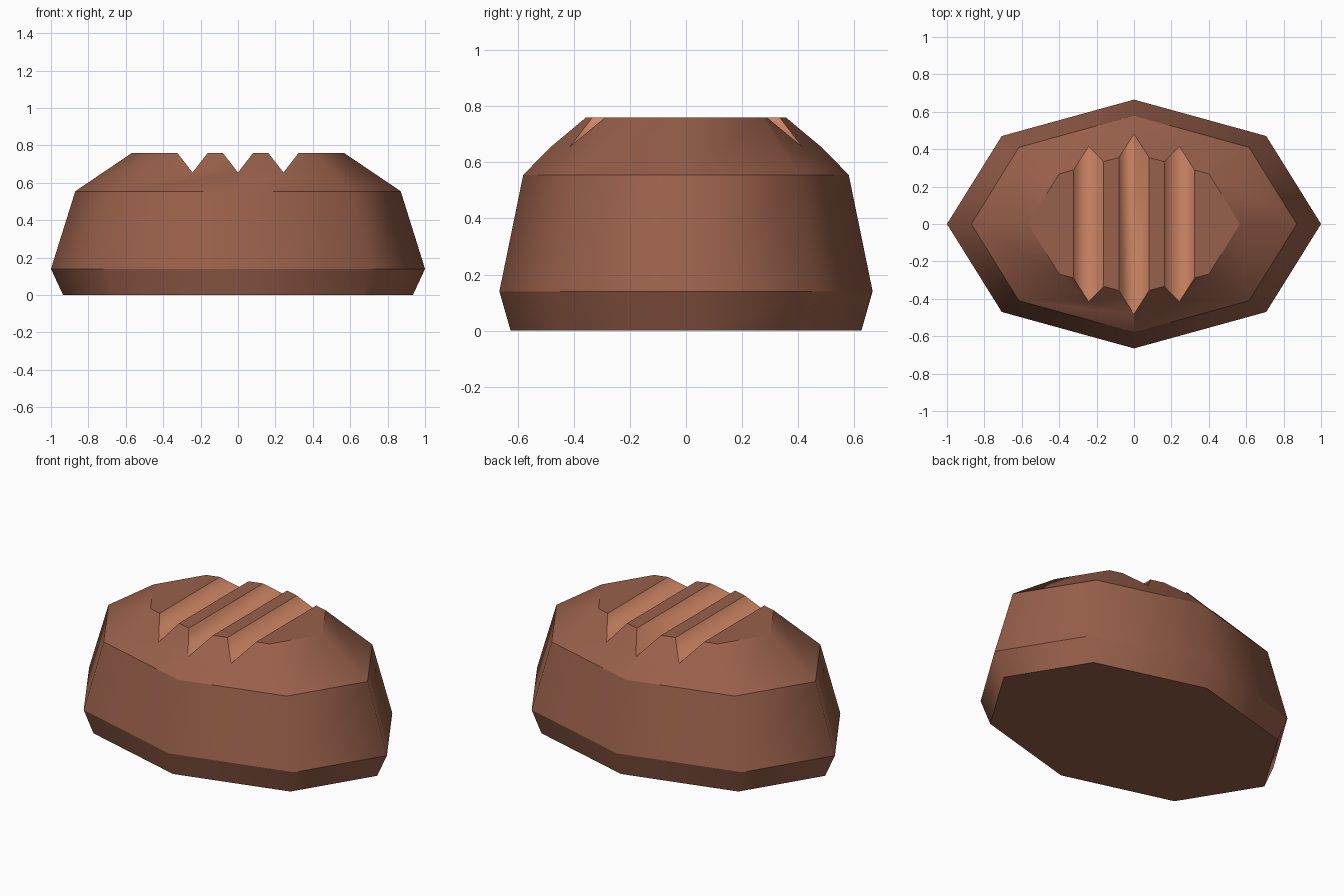
import bpy, bmesh, math

if "Cube" in bpy.data.objects:
    bpy.data.objects.remove(bpy.data.objects["Cube"])


def material(name, rgb):
    m = bpy.data.materials.new(name)
    m.diffuse_color = (*rgb, 1)
    m.use_nodes = True
    m.node_tree.nodes["Principled BSDF"].inputs["Base Color"].default_value = m.diffuse_color
    return m


def add_object(name, bm):
    bmesh.ops.recalc_face_normals(bm, faces=bm.faces)
    mesh = bpy.data.meshes.new(name)
    bm.to_mesh(mesh)
    bm.free()
    ob = bpy.data.objects.new(name, mesh)
    bpy.context.collection.objects.link(ob)
    return ob


def loft(bm, rings):
    """Skin closed rings of points and cap both ends."""
    rows = [[bm.verts.new(p) for p in ring] for ring in rings]
    n = len(rows[0])
    for a, b in zip(rows, rows[1:]):
        for i in range(n):
            j = (i + 1) % n
            bm.faces.new((a[i], a[j], b[j], b[i]))
    bm.faces.new(rows[0][::-1])
    bm.faces.new(rows[-1])


# Loaf body: stretched octagon rings (x radius, y radius, z)
PROFILE = [(0.935, 0.625, 0), (1.0, 0.665, 0.14), (0.87, 0.58, 0.555), (0.567, 0.378, 0.76)]
bm = bmesh.new()
loft(bm, [[(rx * math.cos(k * math.pi / 4), ry * math.sin(k * math.pi / 4), z)
           for k in range(8)] for rx, ry, z in PROFILE])
loaf = add_object("bread_loaf", bm)

# Three V-shaped score cuts running front to back
TOP, BOTTOM, HALF = 0.76, 0.655, 0.081
OVER = 0.79
wide = HALF * (OVER - BOTTOM) / (TOP - BOTTOM)
bm = bmesh.new()
for x in (-0.243, 0, 0.243):
    loft(bm, [[(x - wide, y, OVER), (x, y, BOTTOM), (x + wide, y, OVER)] for y in (-1, 1)])
cutter = add_object("score_cutter", bm)
cutter.hide_render = True

mod = loaf.modifiers.new("scores", 'BOOLEAN')
mod.operation = 'DIFFERENCE'
mod.solver = 'EXACT'
mod.object = cutter
bpy.context.view_layer.update()
cut = bpy.data.meshes.new_from_object(loaf.evaluated_get(bpy.context.evaluated_depsgraph_get()))
loaf.modifiers.clear()
loaf.data = cut
bpy.data.objects.remove(cutter)

# Crust everywhere, paler crumb on the score walls
cut.materials.clear()
cut.materials.append(material("brown crust", (0.318, 0.117, 0.069)))
cut.materials.append(material("pale crumb", (0.644, 0.246, 0.133)))
bm = bmesh.new()
bm.from_mesh(cut)
bm.normal_update()
for f in bm.faces:
    n = f.normal
    wall = abs(n.y) < 0.01 and 0.1 < abs(n.x) and f.calc_center_median().z > 0.6
    f.material_index = 1 if wall else 0
    f.smooth = True
# Smooth around the loaf, sharp along the rings and score edges
for e in bm.edges:
    mats = {f.material_index for f in e.link_faces}
    level = abs(e.verts[0].co.z - e.verts[1].co.z) < 1e-4
    e.smooth = not (len(mats) > 1 or (mats == {0} and level))
bm.to_mesh(cut)
bm.free()
